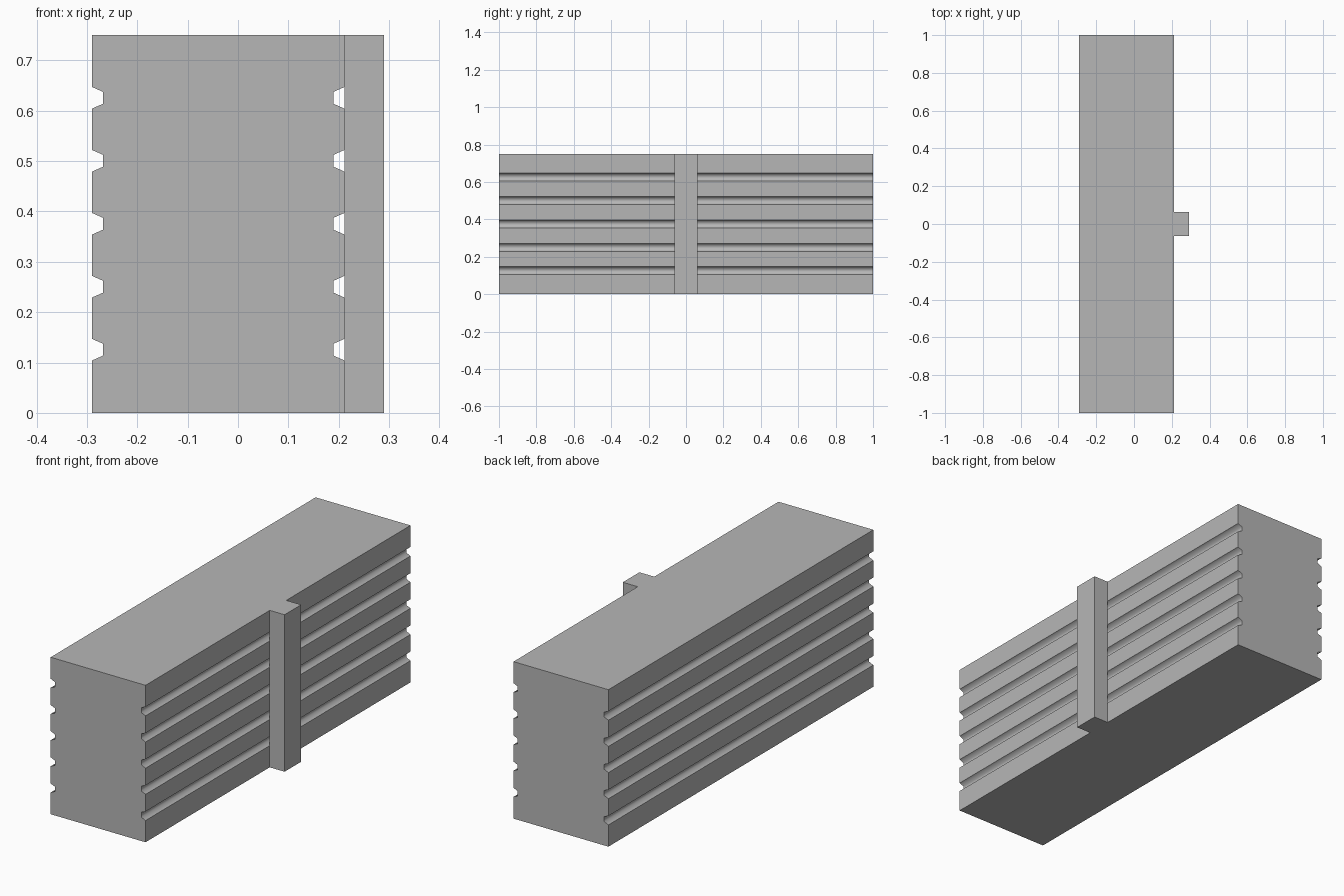
import bpy
import bmesh

if "Cube" in bpy.data.objects:
    bpy.data.objects.remove(bpy.data.objects["Cube"])

LEFT, RIGHT, HEIGHT, HALF_LEN = -0.29, 0.2115, 0.75, 1.0
GROOVES = [0.125 * i + 0.0005 for i in range(1, 6)]
DEPTH, MOUTH, FLOOR = 0.022, 0.0215, 0.0118   # groove depth and half-widths

# Mid grey shared by all parts
grey = bpy.data.materials.new("mid_grey")
grey.diffuse_color = (0.47, 0.47, 0.47, 1)
grey.use_nodes = True
grey.node_tree.nodes["Principled BSDF"].inputs["Base Color"].default_value = grey.diffuse_color


def extrude_profile(name, profile, y0, y1, smooth_sides=()):
    """Extrude an (x, z) outline along y; listed side faces are smooth shaded."""
    bm = bmesh.new()
    front = [bm.verts.new((x, y0, z)) for x, z in profile]
    back = [bm.verts.new((x, y1, z)) for x, z in profile]
    n = len(profile)
    bm.faces.new(front)
    bm.faces.new(back[::-1])
    for i in range(n):
        j = (i + 1) % n
        face = bm.faces.new((front[j], front[i], back[i], back[j]))
        face.smooth = i in smooth_sides
    bmesh.ops.recalc_face_normals(bm, faces=bm.faces[:])
    mesh = bpy.data.meshes.new(name)
    bm.to_mesh(mesh)
    bm.free()
    mesh.materials.append(grey)
    obj = bpy.data.objects.new(name, mesh)
    bpy.context.collection.objects.link(obj)
    return obj


def grooved_edge(x, inward):
    """Points going up one side of the block, notched at every groove."""
    pts = [(x, 0)]
    for z in GROOVES:
        pts += [(x, z - MOUTH), (x + inward, z - FLOOR),
                (x + inward, z + FLOOR), (x, z + MOUTH)]
    return pts + [(x, HEIGHT)]


# Main block with rounded-looking grooves running its full length on both sides
right_side = grooved_edge(RIGHT, -DEPTH)
left_side = grooved_edge(LEFT, DEPTH)[::-1]
outline = right_side + left_side
groove_sides = {i for i in range(len(outline))
                if any(abs((outline[i][1] + outline[(i + 1) % len(outline)][1]) / 2 - z) < MOUTH
                       for z in GROOVES)}
extrude_profile("grooved_block", outline, -HALF_LEN, HALF_LEN, groove_sides)

# Upright post in the middle of the right side
extrude_profile("side_post", [(RIGHT, 0), (0.29, 0), (0.29, HEIGHT), (RIGHT, HEIGHT)],
                -0.0625, 0.0625)
